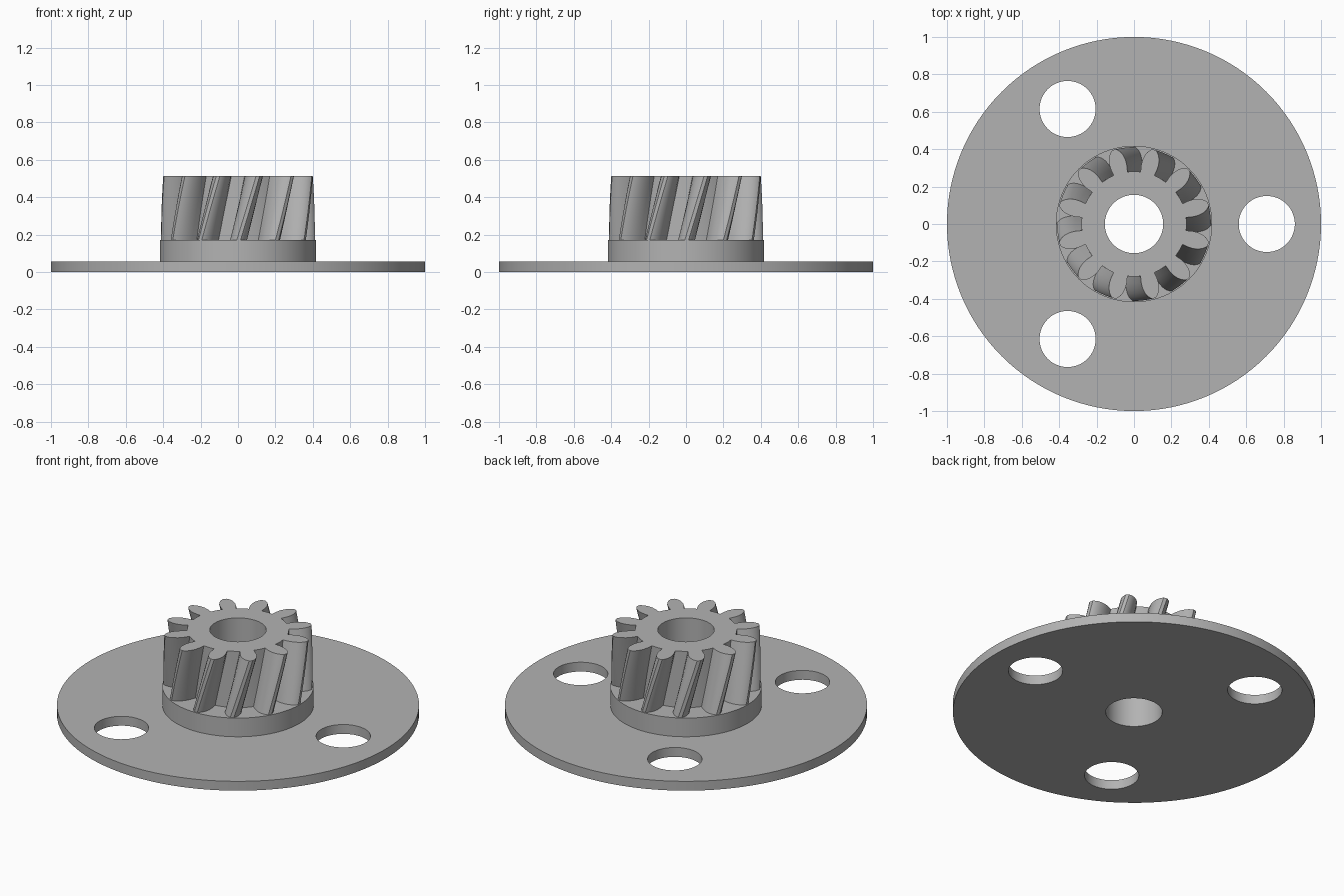
import bpy
import bmesh
from math import cos, sin, pi, radians
from mathutils import Vector, Matrix

cube = bpy.data.objects.get("Cube")
if cube:
    bpy.data.objects.remove(cube, do_unlink=True)

# Plain grey material
grey = bpy.data.materials.new("plain grey")
grey.use_nodes = True
colour = (0.45, 0.45, 0.45, 1)
grey.diffuse_color = colour
grey.node_tree.nodes["Principled BSDF"].inputs["Base Color"].default_value = colour

TEETH = 12
PLATE_TOP, COLLAR_TOP, GEAR_TOP = 0.057, 0.171, 0.514
TWIST = radians(14.5)


def polar(r, a):
    return Vector((r * cos(a), r * sin(a), 0))


def circle(r, n, centre=Vector()):
    return [centre + polar(r, 2 * pi * i / n) for i in range(n)]


def gear_outline():
    # Half of one tooth: radius, and half angle in degrees
    flank = [(0.281, 7.8), (0.315, 8.0), (0.345, 7.5), (0.37, 6.2),
             (0.39, 4.6), (0.405, 2.6), (0.411, 1.4)]
    tooth = [(r, -a) for r, a in flank] + [(r, a) for r, a in reversed(flank)]
    tooth.append((0.281, 15))
    pitch = 360 / TEETH
    return [polar(r, radians(a + pitch * (k + 0.5)))
            for k in range(TEETH) for r, a in tooth]


def prism(name, loops, z0, z1, twist=0, steps=1, bottom_cap=False):
    """Extrude an outline with holes; the top keeps its angle, the foot turns back."""
    bm = bmesh.new()
    foot, top = [], []
    for i, loop in enumerate(loops):
        rings = []
        for s in range(steps + 1):
            t = s / steps
            turn = Matrix.Rotation(twist * (t - 1) if i == 0 else 0, 3, "Z")
            lift = Vector((0, 0, z0 + (z1 - z0) * t))
            rings.append([bm.verts.new(turn @ p + lift) for p in loop])
        n = len(loop)
        for a, b in zip(rings, rings[1:]):
            for j in range(n):
                k = (j + 1) % n
                quad = (a[j], a[k], b[k], b[j])
                bm.faces.new(quad if i == 0 else quad[::-1])
        for ring, edges in ((rings[0], foot), (rings[-1], top)):
            edges += [bm.edges.get((ring[j], ring[(j + 1) % n])) for j in range(n)]
    for edges, up, wanted in ((top, 1, True), (foot, -1, bottom_cap)):
        if wanted:
            made = bmesh.ops.triangle_fill(bm, edges=edges, use_beauty=True)
            for f in made["geom"]:
                if isinstance(f, bmesh.types.BMFace):
                    f.normal_update()
                    if f.normal.z * up < 0:
                        f.normal_flip()
    mesh = bpy.data.meshes.new(name)
    bm.to_mesh(mesh)
    bm.free()
    mesh.materials.append(grey)
    obj = bpy.data.objects.new(name, mesh)
    bpy.context.collection.objects.link(obj)
    bpy.ops.object.select_all(action="DESELECT")
    obj.select_set(True)
    bpy.context.view_layer.objects.active = obj
    bpy.ops.object.shade_smooth_by_angle(angle=radians(25))
    return obj


bore = circle(0.156, 64)

# Flange plate with three mounting holes
mounts = [circle(0.15, 64, polar(0.71, 2 * pi * k / 3)) for k in range(3)]
prism("flange_plate", [circle(1.0, 128), bore] + mounts, 0, PLATE_TOP, bottom_cap=True)

# Collar below the teeth
prism("collar", [circle(0.418, 96), bore], PLATE_TOP, COLLAR_TOP)

# Helical gear
prism("helical_gear", [gear_outline(), bore], COLLAR_TOP, GEAR_TOP, TWIST, 10)
